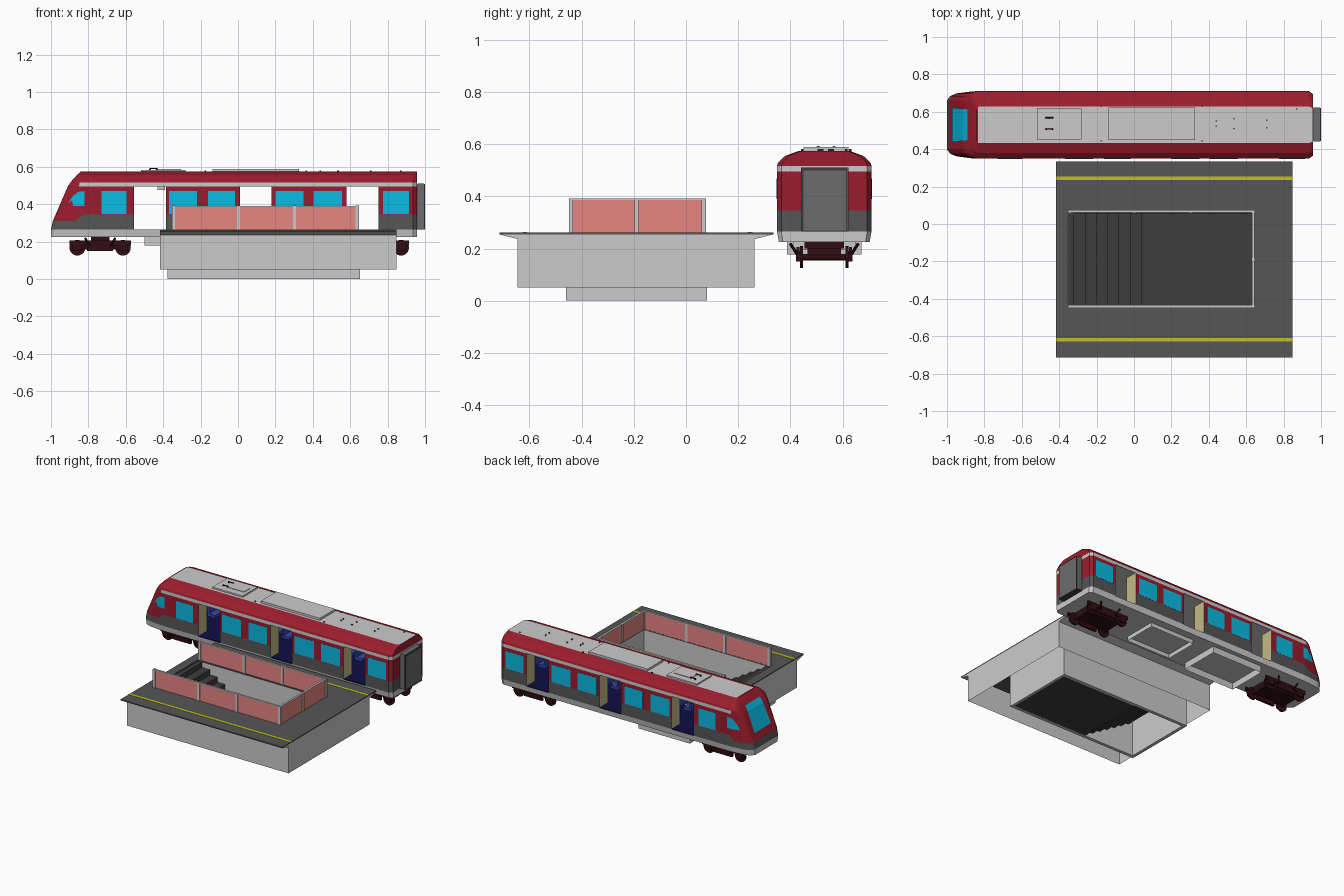
import bpy, math
from mathutils import Vector

if "Cube" in bpy.data.objects:
    bpy.data.objects.remove(bpy.data.objects["Cube"])

CY = 0.53          # train centre line
DOORS = [(-0.555, -0.385), (0.01, 0.18), (0.58, 0.75)]


def material(name, r, g, b, a=1.0):
    m = bpy.data.materials.new(name)
    m.diffuse_color = (r, g, b, a)
    m.use_nodes = True
    m.node_tree.nodes["Principled BSDF"].inputs["Base Color"].default_value = m.diffuse_color
    return m


RED = material("red_paint", 0.33, 0.012, 0.026)
DARK = material("dark_grey", 0.093, 0.093, 0.093)
CYAN = material("window_glass", 0.003, 0.5, 0.78)
PINK = material("tinted_panel", 0.8, 0.24, 0.225)
YELLOW = material("safety_yellow", 0.54, 0.54, 0.008)
BROWN = material("bogie_brown", 0.03, 0.004, 0.006)
NAVY = material("navy", 0.004, 0.004, 0.06)
BLUE = material("seat_blue", 0.04, 0.06, 0.4)
CREAM = material("cream", 0.55, 0.5, 0.25)
STEP = material("stair_dark", 0.047, 0.047, 0.047)
LIGHT = material("light_grey", 0.8, 0.8, 0.8)
MID = material("gangway_grey", 0.15, 0.15, 0.15)


def mesh(name, verts, faces, mats=(), idx=None):
    me = bpy.data.meshes.new(name)
    me.from_pydata([tuple(v) for v in verts], [], faces)
    for m in mats:
        me.materials.append(m)
    if idx:
        me.polygons.foreach_set("material_index", idx)
    me.update()
    ob = bpy.data.objects.new(name, me)
    bpy.context.collection.objects.link(ob)
    return ob


def boxes(name, specs, mat=None, skip_bottom=False):
    """Several boxes (x0, x1, y0, y1, z0, z1) joined as one part."""
    verts, faces = [], []
    for x0, x1, y0, y1, z0, z1 in specs:
        b = len(verts)
        verts += [(x, y, z) for z in (z0, z1) for x, y in ((x0, y0), (x1, y0), (x1, y1), (x0, y1))]
        f = [(4, 5, 6, 7), (0, 1, 5, 4), (1, 2, 6, 5), (2, 3, 7, 6), (3, 0, 4, 7), (3, 2, 1, 0)]
        faces += [tuple(b + i for i in q) for q in f[:5 if skip_bottom else 6]]
    return mesh(name, verts, faces, [mat] if mat else [])


def rods(name, specs, mat, n=12):
    """Cylinders given as (start, end, radius)."""
    verts, faces = [], []
    for p, q, r in specs:
        p, q = Vector(p), Vector(q)
        rot = (q - p).to_track_quat('Z', 'Y')
        b = len(verts)
        for c in (p, q):
            verts += [c + rot @ Vector((r * math.cos(2 * math.pi * k / n), r * math.sin(2 * math.pi * k / n), 0))
                      for k in range(n)]
        faces += [(b + k, b + (k + 1) % n, b + n + (k + 1) % n, b + n + k) for k in range(n)]
        faces += [tuple(b + k for k in reversed(range(n))), tuple(b + n + k for k in range(n))]
    return mesh(name, verts, faces, [mat])


def extrude(name, prof, place, a, b, mat=None):
    """Sweep an open profile between positions a and b."""
    n = len(prof)
    verts = [place(p, a) for p in prof] + [place(p, b) for p in prof]
    return mesh(name, verts, [(i, i + 1, n + i + 1, n + i) for i in range(n - 1)], [mat] if mat else [])


# Platform: hollow shell with overhanging lips, paved top with stair opening
PX0, PX1 = -0.418, 0.847
HX0, HX1, HY0, HY1 = -0.355, 0.635, -0.437, 0.057
lip = [(-0.645, 0.05), (-0.645, 0.236), (-0.715, 0.254),
       (0.335, 0.254), (0.262, 0.236), (0.262, 0.05)]
for nm, prof in (("platform_front_wall", lip[:3]), ("platform_back_wall", lip[3:])):
    extrude(nm, prof, lambda p, x: (x, p[0], p[1]), PX0, PX1)
for nm, x in (("platform_left_end", PX0), ("platform_right_end", PX1)):
    mesh(nm, [(x, y, z) for y, z in lip], [tuple(range(6))])
rect = lambda x0, x1, y0, y1, z: [(x0, y0, z), (x1, y0, z), (x1, y1, z), (x0, y1, z)]
paving = mesh("platform_paving", rect(PX0, PX1, -0.715, 0.335, 0.262) + rect(HX0, HX1, HY0, HY1, 0.262),
              [(i, (i + 1) % 4, 4 + (i + 1) % 4, 4 + i) for i in range(4)], [DARK])
paving.modifiers.new("thickness", 'SOLIDIFY').thickness = 0.008
boxes("safety_lines", [(PX0, PX1, y - 0.009, y + 0.009, 0.261, 0.2635) for y in (0.245, -0.618)], YELLOW)

# Stair pit walls, stairs and floor
boxes("pit_walls", [(-0.378, HX0, -0.46, 0.08, 0, 0.254), (HX1, 0.652, -0.46, 0.08, 0, 0.254),
                    (HX0, HX1, -0.46, HY0, 0, 0.254), (HX0, HX1, HY1, 0.08, 0, 0.254)])
steps = [(HX0, 0.255)]
for i in range(7):
    x, z = -0.32 + 0.06 * i, 0.255 - 0.036 * i
    steps += [(x, z), (x, z - 0.036)]
steps.append((HX1, steps[-1][1]))
extrude("stairs_and_floor", steps, lambda p, y: (p[0], y, p[1]), HY0, HY1, STEP)

# Railing around the stairs
RY, RX = (-0.441, 0.068), 0.637
panels = [(-0.35, RX, y - 0.003, y + 0.003, 0.262, 0.388) for y in RY]
panels.append((RX - 0.003, RX + 0.003, RY[0], RY[1], 0.262, 0.388))
boxes("railing_panels", panels, PINK)
posts = [(x, y) for x in (-0.345, 0.003, 0.302, RX) for y in RY] + [(RX, -0.19)]
boxes("railing_posts", [(x - 0.009, x + 0.009, y - 0.008, y + 0.008, 0.262, 0.392) for x, y in posts])
boxes("railing_top", [(p[0] - .004, p[1] + .004, p[2] - .004, p[3] + .004, 0.386, 0.391) for p in panels])

# Train body: lofted shell, door cells left open; levels are (z, half width, nose x)
LV = [(0.225, 0.174, -1.0), (0.265, 0.181, -1.0), (0.345, 0.181, -0.99), (0.495, 0.181, -0.91),
      (0.517, 0.181, -0.895), (0.53, 0.177, -0.885), (0.555, 0.15, -0.862), (0.574, 0.098, -0.842)]
NOSE = [(0, 0.72), (0.1, 0.85), (0.3, 0.93), (0.75, 0.985), (1, 1)]
stations = [[(x + (-0.83 - x) * u, w * s, 0.31 if k == 2 and u < 1 else z)
             for k, (z, w, x) in enumerate(LV)] for u, s in NOSE]
door_cells = set()
for a, b in DOORS:
    door_cells.add(len(stations))
    stations += [[(x, w, z) for z, w, _ in LV] for x in (a, b)]
for x, s in ((0.935, 1), (0.957, 0.91)):
    stations.append([(x, w * s, z) for z, w, _ in LV])
verts, faces, idx = [], [], []
N = 2 * len(LV)
BAND = [0, 2, 1, 0, 1, 1, 1, 0]
for st in stations:
    verts += [(x, CY - w, z) for x, w, z in st] + [(x, CY + w, z) for x, w, z in reversed(st)]
for i in range(len(stations) - 1):
    for j in range(N):
        band = 0 if j == N - 1 else min(j, N - 2 - j)
        if i in door_cells and band in (1, 2) and j != N - 1:
            continue
        a, b = i * N + j, i * N + (j + 1) % N
        faces.append((a, b, b + N, a + N))
        idx.append(1 if i < 3 and band in (3, 7) else BAND[band])
for s in (0, len(stations) - 1):
    for j in range(len(LV) - 1):
        a, b = s * N + j, s * N + N - 1 - j
        faces.append((a, b, b - 1, a + 1) if s else (a, a + 1, b - 1, b))
        idx.append(1 if s == 0 and j == 3 else BAND[j])
mesh("train_body", verts, faces, [LIGHT, RED, DARK], idx)

# Windows on both sides, cab windows and windscreen
WIN = [(-0.73, -0.595), (-0.37, -0.22), (-0.16, -0.016), (0.2, 0.35), (0.405, 0.555), (0.775, 0.915)]
boxes("side_windows", [(a, b, CY + s * 0.181 - 0.001, CY + s * 0.181 + 0.001, 0.347, 0.47)
                       for a, b in WIN for s in (-1, 1)], CYAN)
cab = [(-0.915, 0.168, 0.39), (-0.857, 0.181, 0.39), (-0.82, 0.1825, 0.39),
       (-0.82, 0.1825, 0.47), (-0.857, 0.181, 0.465), (-0.89, 0.175, 0.435)]
for nm, s in (("cab_window_right", -1), ("cab_window_left", 1)):
    mesh(nm, [(x, CY + s * y, z) for x, y, z in cab], [(0, 1, 4, 5), (1, 2, 3, 4)], [CYAN])
screen = [(-0.972, 0.36, 0.092), (-0.915, 0.495, 0.086), (-0.891, 0.53, 0.083)]
mesh("windscreen", [(x, CY + s * w, z) for x, z, w in screen for s in (-1, 1)],
     [(0, 2, 3, 1), (2, 4, 5, 3)], [CYAN])

# Gangway at the rear
boxes("gangway", [(0.95, 1.0, 0.443, 0.62, 0.265, 0.508)], STEP)
boxes("gangway_cover", [(0.96, 0.995, 0.441, 0.622, 0.268, 0.51), (0.998, 1.001, 0.45, 0.613, 0.27, 0.5)], MID)

# Interior: floor, ceiling, partitions, poles and seats
boxes("cabin_floor", [(-0.83, 0.93, CY - 0.172, CY + 0.172, 0.255, 0.264)], NAVY)
boxes("cabin_ceiling", [(-0.83, 0.93, CY - 0.172, CY + 0.172, 0.502, 0.508)])
boxes("door_partitions", [(x - 0.004, x + 0.004, CY + min(s * .09, s * .178), CY + max(s * .09, s * .178), .264, .502)
                          for a, b in DOORS for x in (a - 0.005, b + 0.005) for s in (-1, 1)], CREAM)
rods("grab_poles", [((x, CY + s * 0.085, 0.264), (x, CY + s * 0.085, 0.502), 0.004)
                    for a, b in DOORS for x in (a - 0.005, b + 0.005) for s in (-1, 1)], YELLOW, 8)
seats = []
for x in (-0.71, -0.62, -0.34, -0.24, -0.14, -0.04, 0.23, 0.33, 0.43, 0.53, 0.8, 0.88):
    for y0, y1 in ((CY - 0.165, CY - 0.06), (CY + 0.06, CY + 0.165)):
        seats += [(x - 0.025, x + 0.03, y0, y1, 0.29, 0.31), (x - 0.03, x - 0.018, y0, y1, 0.29, 0.39)]
boxes("seats", seats, BLUE)
boxes("ceiling_display", [(-0.43, -0.39, CY - 0.05, CY + 0.05, 0.475, 0.502)])

# Roof equipment
boxes("roof_units", [(-0.135, 0.325, 0.45, 0.623, 0.573, 0.589), (-0.518, -0.28, 0.453, 0.618, 0.573, 0.584),
                     (-0.44, -0.305, 0.503, 0.57, 0.58, 0.588)])
rods("pantograph", [((x, y, 0.58), (x, y, 0.592), 0.006) for x in (-0.47, -0.435) for y in (0.507, 0.568)] +
     [((-0.47, y, 0.59), (-0.43, y, 0.59), 0.003) for y in (0.507, 0.568)], BROWN)
dots = [(-0.175, 0.63), (-0.175, 0.445), (0.365, 0.63), (0.365, 0.445), (0.44, 0.55), (0.44, 0.523),
        (0.535, 0.563), (0.535, 0.51), (0.71, 0.555), (0.71, 0.515), (0.87, 0.615)]
rods("roof_fittings", [((x, y, 0.572), (x, y, 0.581), 0.005) for x, y in dots], DARK, 8)

# Underfloor equipment housings, open below
boxes("underfloor_housings", [(-0.5, -0.1, 0.388, 0.672, 0.178, 0.226),
                              (0.05, 0.4, 0.41, 0.65, 0.195, 0.226)], None, True)

# Bogies: frame, wheels, axles and dampers
for nm, cx in (("front", -0.737), ("rear", 0.75)):
    fr = [(cx - 0.13, cx + 0.13, CY - 0.065, CY + 0.065, 0.158, 0.202),
          (cx - 0.05, cx + 0.05, CY - 0.075, CY + 0.075, 0.2, 0.226)]
    for s in (-1, 1):
        y = CY + s * 0.1
        fr += [(cx - 0.165, cx + 0.165, y - 0.006, y + 0.006, 0.18, 0.205),
               (cx - 0.07, cx + 0.07, y - 0.008, y + 0.008, 0.15, 0.18)]
        fr += [(cx + d - 0.025, cx + d + 0.025, y - 0.008, y + 0.008, 0.15, 0.19) for d in (-0.122, 0.122)]
    boxes(nm + "_bogie_frame", fr, BROWN)
    wh = []
    for d in (-0.122, 0.122):
        wh.append(((cx + d, CY - 0.1, 0.167), (cx + d, CY + 0.1, 0.167), 0.012))
        wh += [((cx + d, CY + s * 0.081, 0.167), (cx + d, CY + s * 0.093, 0.167), 0.042) for s in (-1, 1)]
    rods(nm + "_bogie_wheels", wh, BROWN, 20)
    rods(nm + "_bogie_dampers", [((cx + d, CY + s * 0.095, 0.165), (cx + d * 1.6, CY + s * 0.13, 0.218), 0.006)
                                 for d in (-0.05, 0.05) for s in (-1, 1)], BROWN, 8)
